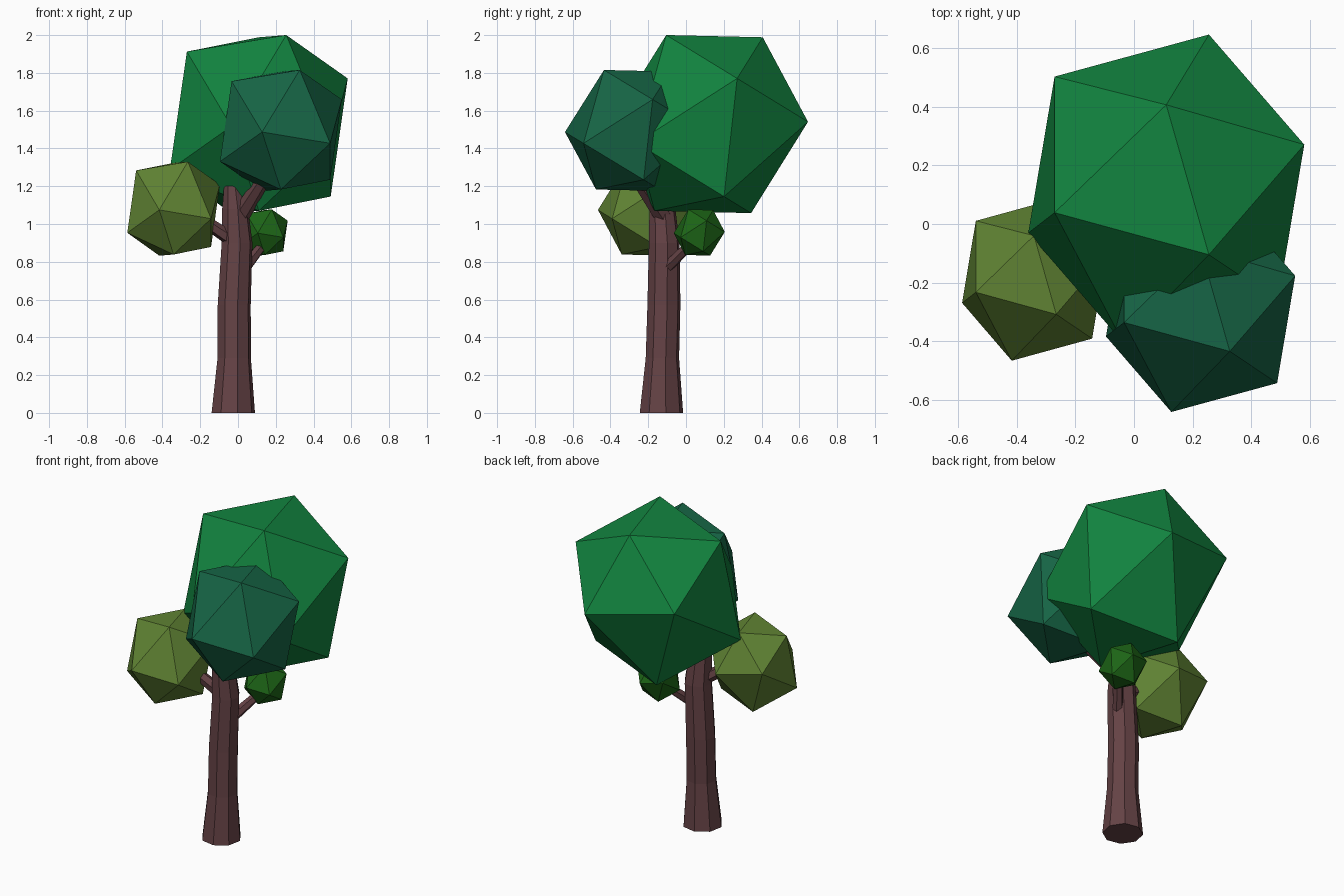
import bpy, bmesh
from math import sin, cos, radians
from mathutils import Vector, Matrix

if "Cube" in bpy.data.objects:
    bpy.data.objects.remove(bpy.data.objects["Cube"])


def material(name, rgb):
    m = bpy.data.materials.new(name)
    m.diffuse_color = (*rgb, 1)
    m.use_nodes = True
    m.node_tree.nodes["Principled BSDF"].inputs["Base Color"].default_value = m.diffuse_color
    return m


def finish(bm, name, mat):
    bmesh.ops.recalc_face_normals(bm, faces=bm.faces[:])
    me = bpy.data.meshes.new(name)
    bm.to_mesh(me)
    bm.free()
    me.materials.append(mat)
    bpy.context.collection.objects.link(bpy.data.objects.new(name, me))


def leaf_clump(name, center, scale, mat):
    """Tilted 20-sided ball: two poles and two five-point rings."""
    tilt = Matrix.Rotation(radians(-31.7), 3, 'X')
    upper = [Vector((0.851 * cos(radians(72 * i)), 0.851 * sin(radians(72 * i)), 0.526))
             for i in range(5)]
    points = [Vector((0, 0, 1))] + upper
    points += [-p for p in points]
    bm = bmesh.new()
    for p in points:
        q = tilt @ p
        bm.verts.new([center[k] + q[k] * scale[k] for k in range(3)])
    bm.verts.ensure_lookup_table()
    v = bm.verts
    top, low = v[1:6], v[7:12]
    for i in range(5):
        j = (i + 1) % 5
        between = low[(i + 3) % 5]
        following = low[(i + 4) % 5]
        bm.faces.new((v[0], top[i], top[j]))
        bm.faces.new((top[i], between, top[j]))
        bm.faces.new((top[j], between, following))
        bm.faces.new((v[6], low[j], low[i]))
    finish(bm, name, mat)


def limb(name, path, sides, mat, upright=False):
    """Tapered faceted tube through (x, y, z, radius) points."""
    bm = bmesh.new()
    axis = Vector(path[-1][:3]) - Vector(path[0][:3])
    rot = Matrix.Identity(3) if upright else axis.to_track_quat('Z', 'Y').to_matrix()
    rings = []
    for x, y, z, r in path:
        ring = []
        for i in range(sides):
            a = radians(360 * (i + 0.25) / sides)
            ring.append(bm.verts.new(Vector((x, y, z)) + rot @ Vector((r * cos(a), r * sin(a), 0))))
        rings.append(ring)
    for a, b in zip(rings, rings[1:]):
        for i in range(sides):
            j = (i + 1) % sides
            bm.faces.new((a[i], a[j], b[j], b[i]))
    bm.faces.new(rings[0][::-1])
    bm.faces.new(rings[-1])
    finish(bm, name, mat)


bark = material("bark", (0.13, 0.055, 0.06))

# Trunk
limb("trunk", [(-0.025, -0.13, 0, 0.117), (-0.02, -0.125, 0.29, 0.09),
               (-0.02, -0.117, 0.57, 0.089), (-0.005, -0.115, 0.9, 0.083),
               (-0.015, -0.125, 1.08, 0.07), (-0.025, -0.13, 1.2, 0.05)], 8, bark, True)

# Branches reaching into the clumps
limb("left_branch", [(-0.02, -0.13, 0.91, 0.04), (-0.2, -0.17, 1.03, 0.032)], 6, bark)
limb("right_branch", [(0.03, -0.11, 0.76, 0.033), (0.14, 0.03, 0.9, 0.025)], 6, bark)
limb("front_branch", [(0.01, -0.12, 1.04, 0.05), (0.13, -0.25, 1.23, 0.038)], 6, bark)

# Foliage
leaf_clump("crown_foliage", (0.11, 0.12, 1.529), (0.553, 0.545, 0.54),
           material("crown_green", (0.006, 0.23, 0.05)))
leaf_clump("front_foliage", (0.227, -0.28, 1.495), (0.379, 0.374, 0.367),
           material("teal_green", (0.008, 0.13, 0.06)))
leaf_clump("left_foliage", (-0.341, -0.19, 1.081), (0.288, 0.286, 0.285),
           material("olive_green", (0.115, 0.225, 0.033)))
leaf_clump("small_foliage", (0.142, 0.07, 0.955), (0.142, 0.14, 0.14),
           material("leaf_green", (0.012, 0.13, 0.008)))
